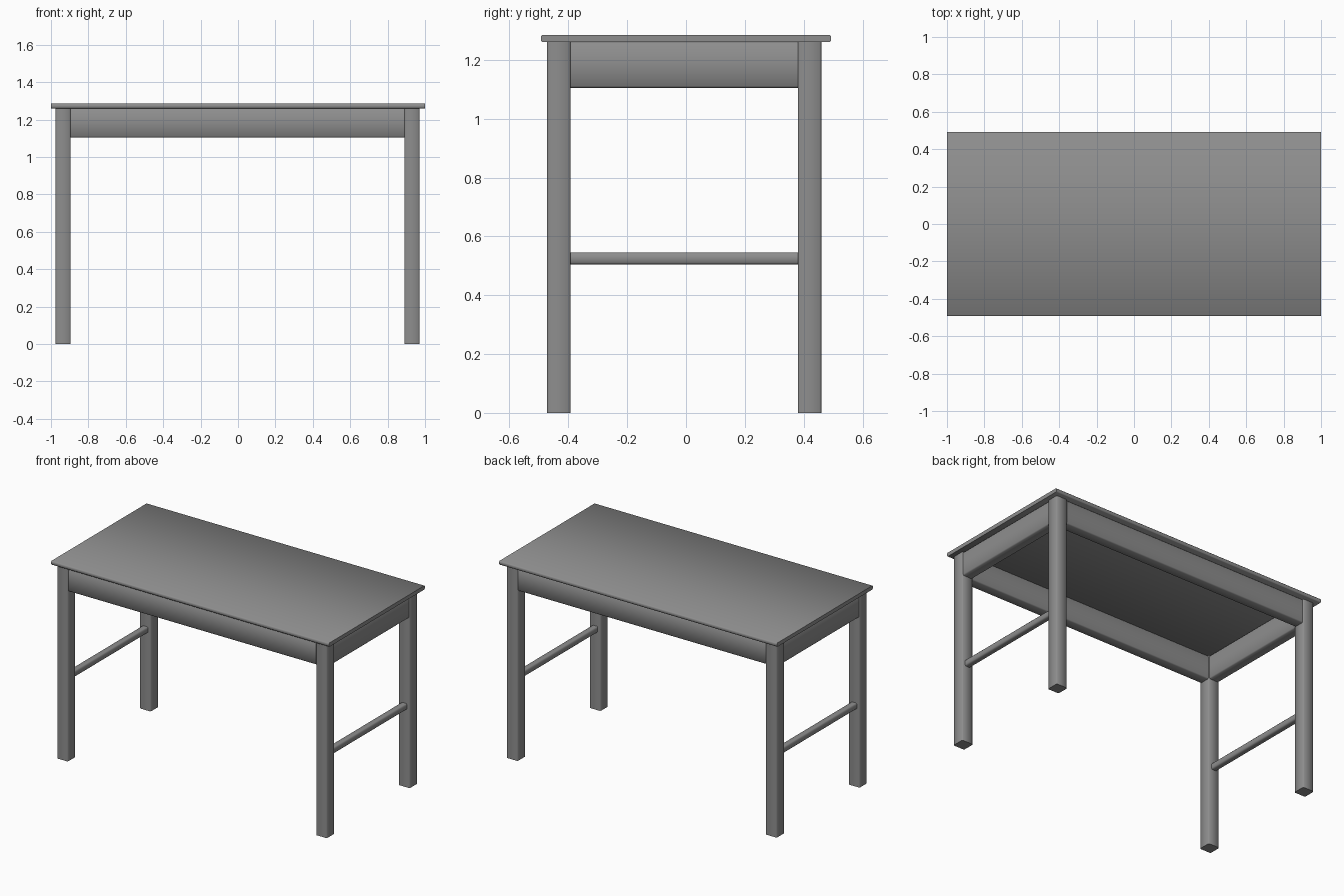
import bpy, bmesh, math
from mathutils import Vector

cube = bpy.data.objects.get("Cube")
if cube:
    bpy.data.objects.remove(cube, do_unlink=True)

# One flat grey for the whole table
grey = bpy.data.materials.new("plain grey")
grey.use_nodes = True
colour = (0.27, 0.27, 0.27, 1)
grey.diffuse_color = colour
grey.node_tree.nodes["Principled BSDF"].inputs["Base Color"].default_value = colour


def beam(name, low, high, axis, bevel):
    """Box between two corners, with softened edges along one axis."""
    low, high = Vector(low), Vector(high)
    size, centre = high - low, (low + high) / 2
    bm = bmesh.new()
    bmesh.ops.create_cube(bm, size=1)
    for v in bm.verts:
        v.co = Vector(c * s for c, s in zip(v.co, size))
    long_edges = [e for e in bm.edges
                  if abs(e.verts[0].co[axis] - e.verts[1].co[axis]) > size[axis] / 2]
    bmesh.ops.bevel(bm, geom=long_edges, offset=bevel, segments=1,
                    affect='EDGES', profile=0.5)
    mesh = bpy.data.meshes.new(name)
    bm.to_mesh(mesh)
    bm.free()
    mesh.materials.append(grey)
    obj = bpy.data.objects.new(name, mesh)
    obj.location = centre
    bpy.context.collection.objects.link(obj)
    bpy.ops.object.select_all(action='DESELECT')
    obj.select_set(True)
    bpy.context.view_layer.objects.active = obj
    bpy.ops.object.shade_smooth_by_angle(angle=math.radians(50))
    return obj


X, Y, Z = range(3)
half_leg, half_apron, half_rod = 0.04, 0.035, 0.02
top_under, top_z = 1.26, 1.285
apron_z, rod_z = 1.105, 0.525
sides = {"right": -0.935, "left": 0.93}
ends = {"front": -0.432, "back": 0.42}

# Table top
beam("table_top", (-1, -0.493, top_under), (1, 0.493, top_z), X, 0.005)

# Legs
for side, x in sides.items():
    for end, y in ends.items():
        beam(f"{end}_{side}_leg", (x - half_leg, y - half_leg, 0),
             (x + half_leg, y + half_leg, top_under), Z, 0.006)

# Front and back aprons between the legs
for end, y in ends.items():
    beam(f"{end}_apron",
         (sides["right"] + half_leg, y - half_apron, apron_z),
         (sides["left"] - half_leg, y + half_apron, top_under), X, 0.006)

# Side aprons and stretchers
for side, x in sides.items():
    y0, y1 = ends["front"] + half_leg, ends["back"] - half_leg
    beam(f"{side}_apron", (x - half_apron, y0, apron_z),
         (x + half_apron, y1, top_under), Y, 0.006)
    beam(f"{side}_stretcher", (x - half_rod, y0, rod_z - half_rod),
         (x + half_rod, y1, rod_z + half_rod), Y, 0.006)
